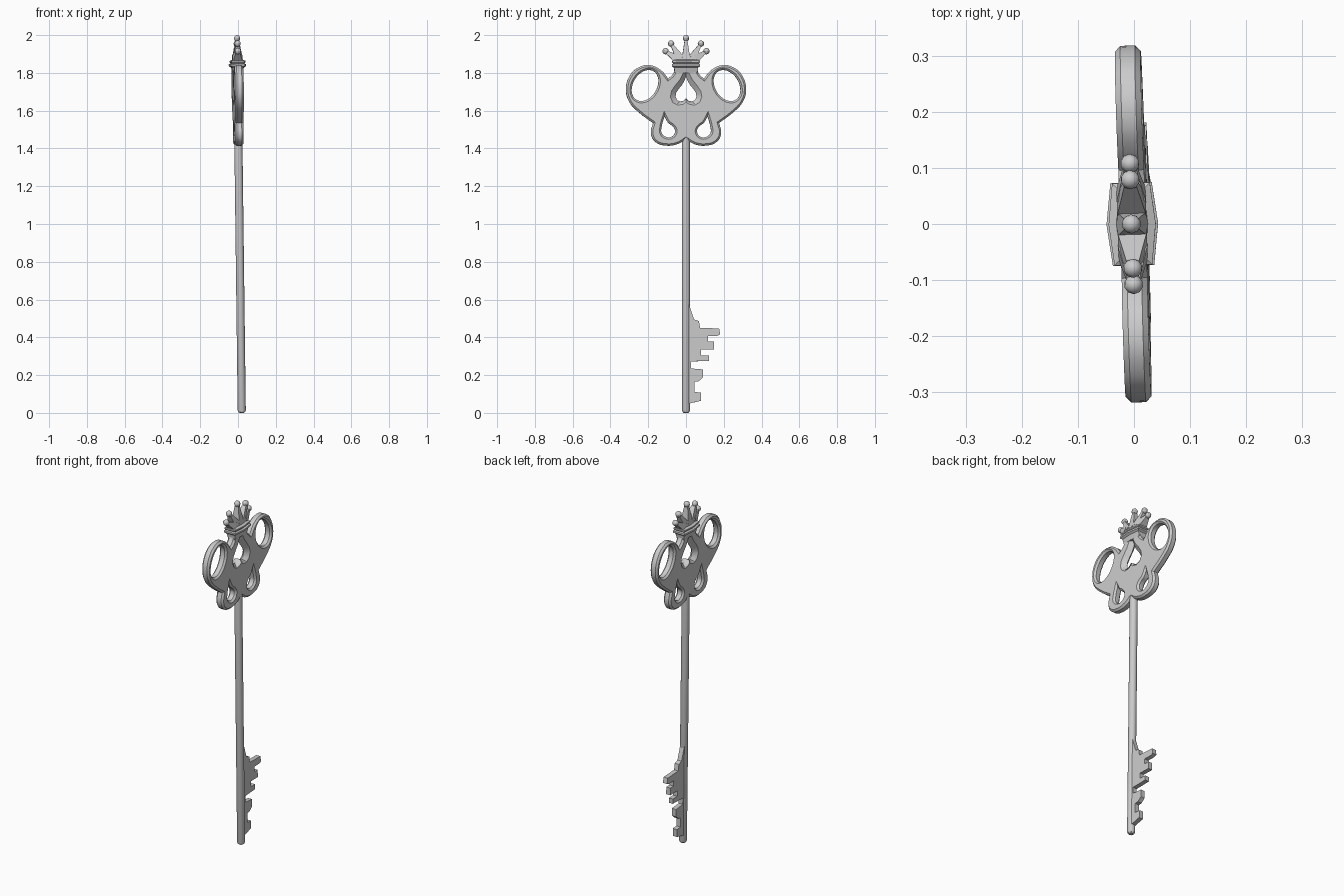
import bpy, bmesh, math
from mathutils import Matrix, Vector

if "Cube" in bpy.data.objects:
    bpy.data.objects.remove(bpy.data.objects["Cube"])

# The whole key leans very slightly; parts are built upright in the YZ plane
TILT = (Matrix.Translation((0.02, 0, 0)) @ Matrix.Rotation(-0.0125, 4, 'Y')
        @ Matrix.Rotation(0.031, 4, 'Z'))
# curve plane (x, y, depth) -> world (y, z, x)
TO_YZ = Matrix(((0, 0, 1, 0), (1, 0, 0, 0), (0, 1, 0, 0), (0, 0, 0, 1)))


def mirrored(pts):
    """Close a right-hand half outline with its left-hand copy."""
    return pts + [(-p[0],) + tuple(p[1:]) for p in reversed(pts) if p[0] > 0.0001]


def plate(name, outlines, extrude, bevel):
    """Filled, extruded outlines; a third value in a point marks a sharp corner."""
    cu = bpy.data.curves.new(name, 'CURVE')
    cu.dimensions, cu.fill_mode = '2D', 'BOTH'
    cu.extrude, cu.bevel_depth, cu.offset = extrude, bevel, -bevel
    cu.bevel_resolution, cu.resolution_u = 0, 4
    for pts in outlines:
        sp = cu.splines.new('BEZIER')
        sp.bezier_points.add(len(pts) - 1)
        sp.use_cyclic_u = True
        for bp, p in zip(sp.bezier_points, pts):
            bp.co = (p[0], p[1], 0)
            kind = 'VECTOR' if len(p) > 2 else 'AUTO'
            bp.handle_left_type = bp.handle_right_type = kind
    ob = bpy.data.objects.new(name, cu)
    bpy.context.collection.objects.link(ob)
    ob.matrix_world = TILT @ TO_YZ
    bpy.ops.object.select_all(action='DESELECT')
    ob.select_set(True)
    bpy.context.view_layer.objects.active = ob
    bpy.ops.object.convert(target='MESH')
    return ob


def loft(bm, rings, caps=True):
    loops = [[bm.verts.new(p) for p in r] for r in rings]
    for a, b in zip(loops, loops[1:]):
        n = len(a)
        for i in range(n):
            bm.faces.new((a[i], a[(i + 1) % n], b[(i + 1) % n], b[i]))
    if caps:
        bm.faces.new(loops[0][::-1])
        bm.faces.new(loops[-1])


def finish(name, bm, fix=True):
    if fix:
        bmesh.ops.recalc_face_normals(bm, faces=bm.faces)
    me = bpy.data.meshes.new(name)
    bm.to_mesh(me)
    bm.free()
    ob = bpy.data.objects.new(name, me)
    bpy.context.collection.objects.link(ob)
    ob.matrix_world = TILT
    return ob


# Bow: outer outline, two loops, heart opening, two lower drops
S = 1
outer = mirrored([
    (0, 1.85, S), (0.058, 1.85, S), (0.06, 1.815), (0.072, 1.79), (0.095, 1.77, S),
    (0.13, 1.812), (0.19, 1.841), (0.254, 1.828), (0.302, 1.778), (0.318, 1.706),
    (0.300, 1.645), (0.249, 1.59), (0.175, 1.535, S), (0.186, 1.48), (0.164, 1.436),
    (0.106, 1.415), (0.042, 1.424), (0, 1.45, S)])
heart = mirrored([
    (0, 1.812, S), (0.011, 1.784, S), (0.027, 1.755, S), (0.05, 1.727, S),
    (0.068, 1.70, S), (0.073, 1.673, S), (0.063, 1.65, S), (0.042, 1.639, S),
    (0.018, 1.644, S), (0, 1.66, S)])
drop = [(0.114, 1.57, S), (0.129, 1.515), (0.13, 1.483), (0.108, 1.462),
        (0.075, 1.463), (0.058, 1.49), (0.07, 1.517), (0.094, 1.535)]


def ellipse(side):
    pts = []
    for i in range(12):
        a = math.tau * i / 12
        u, v = 0.063 * math.cos(a), 0.088 * math.sin(a)
        c, s = math.cos(0.55), math.sin(0.55)
        pts.append((side * (0.217 + u * c - v * s), 1.733 + u * s + v * c))
    return pts


drops = [[(s * p[0],) + tuple(p[1:]) for p in drop] for s in (1, -1)]
plate('bow', [outer, heart, ellipse(1), ellipse(-1)] + drops, 0.013, 0.01)

# Sloping inner wall of the heart opening
bm = bmesh.new()
loft(bm, [[(x, p[0] * k, 1.68 + (p[1] - 1.68) * k) for p in heart]
          for x, k in ((-0.022, 1.12), (0, 0.76), (0.022, 1.12))], caps=False)
bmesh.ops.recalc_face_normals(bm, faces=bm.faces)
inward = sum(f.normal.dot(Vector((0, 0, 1.68)) - Vector((0, *f.calc_center_median()[1:])))
             for f in bm.faces)
if inward < 0:
    bmesh.ops.reverse_faces(bm, faces=bm.faces)
finish('heart_wall', bm, fix=False)

# Shaft with a rounded tip
bm = bmesh.new()
loft(bm, [[(r * math.cos(math.tau * i / 16), r * math.sin(math.tau * i / 16), z)
           for i in range(16)]
          for z, r in ((0, 0.011), (0.005, 0.018), (0.014, 0.0215), (1.46, 0.0215))])
finish('shaft', bm)

# Toothed bit
bit = [(0, 0.575), (0.016, 0.575), (0.042, 0.495), (0.068, 0.486), (0.074, 0.45),
       (0.175, 0.447), (0.181, 0.415), (0.165, 0.408), (0.116, 0.408), (0.116, 0.378),
       (0.148, 0.378), (0.148, 0.336), (0.08, 0.336), (0.08, 0.304), (0.122, 0.304),
       (0.122, 0.276), (0.026, 0.272), (0.026, 0.235), (0.09, 0.23), (0.09, 0.188),
       (0.066, 0.167), (0.045, 0.165), (0.045, 0.11), (0.08, 0.108), (0.078, 0.064),
       (0.02, 0.05), (0, 0.05)]
plate('bit', [[p + (S,) for p in bit]], 0.013, 0)

# Crown band: stacked six-sided rings
def band(x, y, z):
    return [(x, 0, z), (x * 0.8, y, z), (-x * 0.8, y, z),
            (-x, 0, z), (-x * 0.8, -y, z), (x * 0.8, -y, z)]


bm = bmesh.new()
loft(bm, [band(0.026, 0.06, 1.80), band(0.034, 0.064, 1.828), band(0.046, 0.074, 1.836),
          band(0.046, 0.074, 1.846), band(0.036, 0.067, 1.85), band(0.042, 0.073, 1.856),
          band(0.042, 0.073, 1.864), band(0.028, 0.062, 1.87), band(0.024, 0.066, 1.892)])
finish('crown_band', bm)

# Crown points, each tipped with a ball
bm = bmesh.new()
for y0, z0, y1, z1 in ((0, 1.88, 0, 1.983), (0.033, 1.88, 0.079, 1.955),
                       (0.052, 1.876, 0.108, 1.915)):
    for s in ((1, -1) if y0 else (1,)):
        a, b = Vector((0, s * y0, z0)), Vector((0, s * y1, z1))
        d = (b - a).normalized()
        side = Vector((0, d.z, -d.y))
        rings = []
        for c, wx, wy in ((a, 0.026, 0.021), (b, 0.009, 0.006)):
            X = Vector((wx, 0, 0))
            rings.append([c + X + side * wy, c - X + side * wy,
                          c - X - side * wy, c + X - side * wy])
        loft(bm, rings)
        bmesh.ops.create_uvsphere(bm, u_segments=10, v_segments=8, radius=0.017,
                                  matrix=Matrix.Translation(b))
finish('crown_points', bm)

# Smooth rounded surfaces, keep hard edges
bpy.ops.object.select_all(action='SELECT')
bpy.context.view_layer.objects.active = bpy.data.objects['shaft']
bpy.ops.object.shade_smooth_by_angle(angle=math.radians(32))
